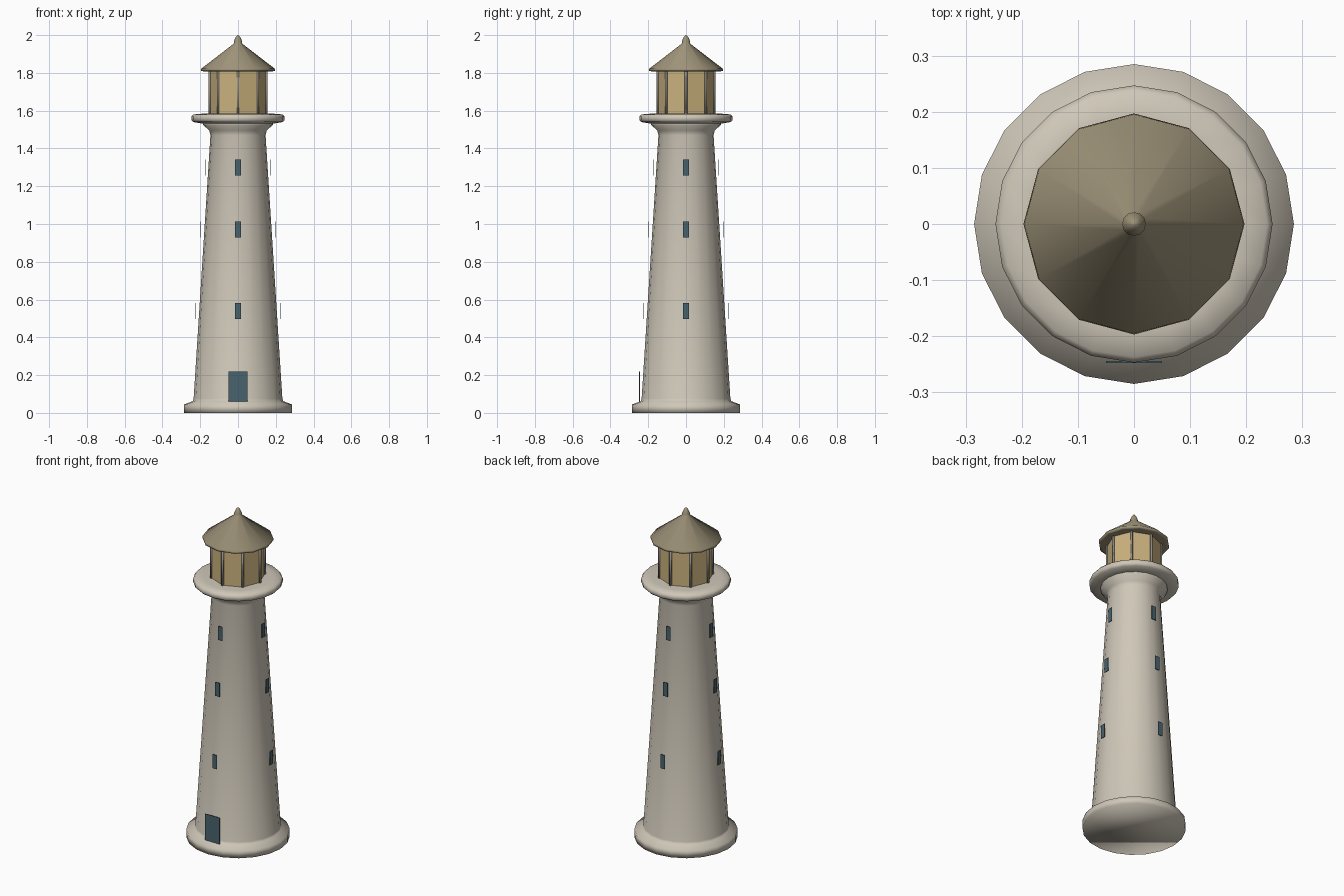
import bpy, bmesh
from math import sin, cos, pi
from mathutils import Matrix

cube = bpy.data.objects.get("Cube")
if cube:
    bpy.data.objects.remove(cube, do_unlink=True)


def material(name, rgb):
    m = bpy.data.materials.new(name)
    m.use_nodes = True
    m.diffuse_color = (*rgb, 1)
    m.node_tree.nodes["Principled BSDF"].inputs["Base Color"].default_value = (*rgb, 1)
    return m


STONE = material("pale stone", (0.62, 0.57, 0.48))
ROOF = material("olive roof", (0.34, 0.29, 0.19))
GLASS = material("amber glass", (0.60, 0.45, 0.21))
POST = material("grey metal", (0.30, 0.28, 0.25))
PANE = material("dark teal", (0.065, 0.125, 0.155))


def finish(bm, name, mat, smooth=False):
    bmesh.ops.recalc_face_normals(bm, faces=bm.faces)
    mesh = bpy.data.meshes.new(name)
    for f in bm.faces:
        f.smooth = smooth
    bm.to_mesh(mesh)
    bm.free()
    mesh.materials.append(mat)
    ob = bpy.data.objects.new(name, mesh)
    bpy.context.collection.objects.link(ob)
    return ob


def lathe(name, profile, sides, mat, smooth=True):
    """Turn (radius, height) points round the z axis and cap both ends."""
    bm = bmesh.new()
    rings = [[bm.verts.new((r * cos(2 * pi * i / sides), r * sin(2 * pi * i / sides), z))
              for i in range(sides)] for r, z in profile]
    for a, b in zip(rings, rings[1:]):
        for i in range(sides):
            j = (i + 1) % sides
            bm.faces.new((a[i], a[j], b[j], b[i]))
    bm.faces.new(rings[0][::-1])
    bm.faces.new(rings[-1])
    return finish(bm, name, mat, smooth)


def plate(name, width, height, distance, z, turn=0):
    """Thin upright panel, facing the front before it is turned."""
    bm = bmesh.new()
    bmesh.ops.create_cube(bm, size=1)
    bm.transform(Matrix.Rotation(turn, 4, "Z") @ Matrix.Translation((0, -distance, z))
                 @ Matrix.Diagonal((width, 0.003, height, 1)))
    return finish(bm, name, PANE)


# Tower with stepped foot and flared neck
lathe("tower", [(0.285, 0), (0.285, 0.045), (0.24, 0.062), (0.235, 0.075),
                (0.146, 1.47), (0.152, 1.495), (0.185, 1.525), (0.185, 1.535)], 20, STONE)

# Gallery with rounded rim
lathe("gallery", [(0.19, 1.532), (0.237, 1.54), (0.247, 1.55), (0.247, 1.568),
                  (0.237, 1.58), (0.19, 1.584)], 20, STONE)

# Lantern room and its corner posts
lathe("lantern_glass", [(0.148, 1.575), (0.148, 1.815)], 8, GLASS, smooth=False)
for i in range(8):
    a = i * pi / 4
    bm = bmesh.new()
    bmesh.ops.create_cone(bm, cap_ends=True, segments=6, radius1=0.007, radius2=0.007, depth=0.235)
    bm.transform(Matrix.Translation((0.149 * cos(a), 0.149 * sin(a), 1.695)))
    finish(bm, f"lantern_post_{i + 1}", POST, True)

# Roof with finial
lathe("roof", [(0.18, 1.808), (0.197, 1.81), (0.195, 1.822), (0.022, 1.955),
               (0.021, 1.97), (0.012, 1.99), (0.003, 2.0)], 12, ROOF)

# Door and four columns of windows
plate("door", 0.1, 0.16, 0.246, 0.14)
for side in range(4):
    for level, (z, d) in enumerate([(0.54, 0.224), (0.97, 0.198), (1.3, 0.171)]):
        plate(f"window_{side + 1}_{level + 1}", 0.03, 0.084, d, z, side * pi / 2)
